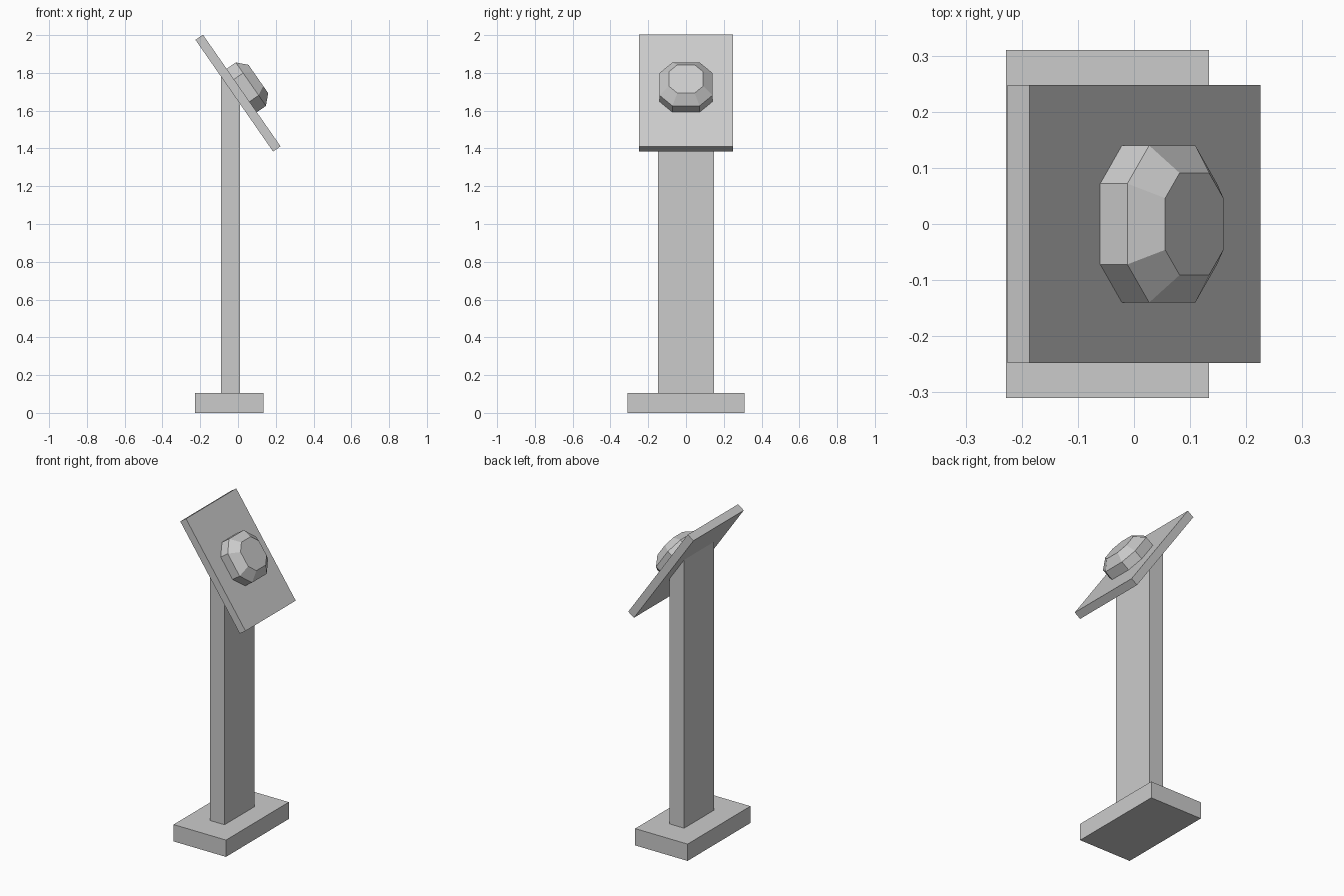
import bpy, bmesh, math
from mathutils import Matrix

if "Cube" in bpy.data.objects:
    bpy.data.objects.remove(bpy.data.objects["Cube"])

TILT = math.atan2(0.821, 0.571)      # downhill slope of the panel
PANEL_T = 0.048
PIVOT = (0, 0, 1.693)
tilt_matrix = Matrix.Translation(PIVOT) @ Matrix.Rotation(TILT, 4, 'Y')


def loft(name, rings, matrix=Matrix.Identity(4)):
    """Join matching point rings into a closed flat-faced solid."""
    bm = bmesh.new()
    loops = [[bm.verts.new(p) for p in ring] for ring in rings]
    n = len(loops[0])
    for a, b in zip(loops, loops[1:]):
        for i in range(n):
            j = (i + 1) % n
            bm.faces.new((a[i], a[j], b[j], b[i]))
    bm.faces.new(loops[0][::-1])
    bm.faces.new(loops[-1])
    bmesh.ops.recalc_face_normals(bm, faces=bm.faces)
    mesh = bpy.data.meshes.new(name)
    bm.to_mesh(mesh)
    bm.free()
    ob = bpy.data.objects.new(name, mesh)
    ob.matrix_world = matrix
    bpy.context.collection.objects.link(ob)
    return ob


def rect(x0, x1, y, z):
    """Rectangle ring; z is a function of x so the ring can slope."""
    return [(x, s, z(x)) for x, s in ((x0, -y), (x1, -y), (x1, y), (x0, y))]


def octagon(a, b, z):
    """Corner-cut square ring with half width a and half flat length b."""
    return [(x, y, z) for x, y in ((a, -b), (a, b), (b, a), (-b, a),
                                   (-a, b), (-a, -b), (-b, -a), (b, -a))]


def underside(x):
    """Height of the panel's lower face, where the post is mitred."""
    return PIVOT[2] - PANEL_T / 2 / math.cos(TILT) - x * math.tan(TILT) + 0.004


# Foot and mitred post
loft("base", [rect(-0.228, 0.134, 0.31, lambda x, z=z: z) for z in (0, 0.105)])
loft("post", [rect(-0.09, 0.01, 0.147, lambda x: 0.10),
              rect(-0.09, 0.01, 0.147, underside)])

# Tilted panel
loft("panel", [rect(-0.36, 0.36, 0.248, lambda x, z=z: z)
               for z in (-PANEL_T / 2, PANEL_T / 2)], tilt_matrix)

# Bevelled octagonal push button
loft("button", [octagon(0.14, 0.072, 0.023),
                octagon(0.14, 0.072, 0.083),
                octagon(0.091, 0.046, 0.131)], tilt_matrix)
